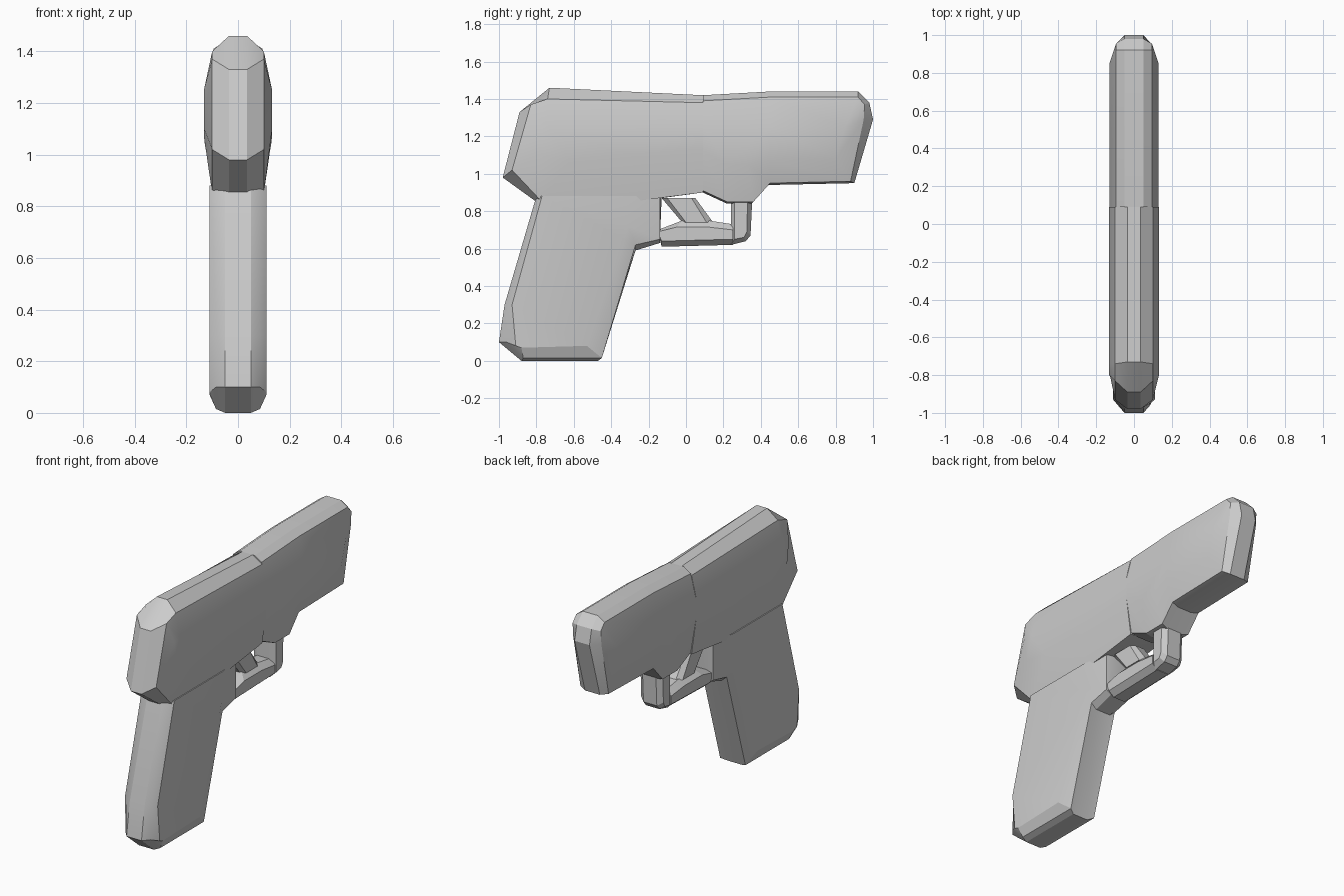
import bpy
import bmesh
import math

if "Cube" in bpy.data.objects:
    bpy.data.objects.remove(bpy.data.objects["Cube"], do_unlink=True)

grey = bpy.data.materials.new("plain_grey")
grey.use_nodes = True
colour = (0.6, 0.6, 0.6, 1)
grey.diffuse_color = colour
grey.node_tree.nodes["Principled BSDF"].inputs["Base Color"].default_value = colour


def shell(name, layers):
    """Mirrored solid: each layer is (half width, side outline in y and z), from middle outwards."""
    bm = bmesh.new()
    stack = [(-w, o) for w, o in reversed(layers)] + list(layers)
    rings = [[bm.verts.new((x, y, z)) for y, z in o] for x, o in stack]
    count = len(rings[0])
    for a, b in zip(rings, rings[1:]):
        for i in range(count):
            j = (i + 1) % count
            bm.faces.new((a[i], a[j], b[j], b[i]))
    bm.faces.new(rings[0])
    bm.faces.new(rings[-1])
    bmesh.ops.remove_doubles(bm, verts=bm.verts, dist=0.0005)
    bmesh.ops.triangulate(bm, faces=[f for f in bm.faces if len(f.verts) > 4])
    bmesh.ops.recalc_face_normals(bm, faces=bm.faces)
    mesh = bpy.data.meshes.new(name)
    bm.to_mesh(mesh)
    bm.free()
    mesh.materials.append(grey)
    obj = bpy.data.objects.new(name, mesh)
    bpy.context.collection.objects.link(obj)
    bpy.ops.object.select_all(action="DESELECT")
    obj.select_set(True)
    bpy.context.view_layer.objects.active = obj
    bpy.ops.object.shade_smooth_by_angle(angle=math.radians(22))
    return obj


# Rear half of the upper body
shell("rear_body", [
    (0.035, [(-.98, .98), (-.89, 1.33), (-.73, 1.46), (.09, 1.42),
             (.09, .91), (-.28, .85), (-.80, .85)]),
    (0.10, [(-.93, 1.02), (-.83, 1.37), (-.74, 1.40), (.09, 1.38),
            (.09, .90), (-.30, .85), (-.77, .85)]),
    (0.132, [(-.78, 1.10), (-.80, 1.25), (-.74, 1.25), (.09, 1.25),
             (.09, 1.13), (-.30, 1.10), (-.62, 1.07)]),
])

# Front half of the upper body with the barrel
shell("front_body", [
    (0.05, [(.09, 1.42), (.45, 1.44), (.92, 1.44), (.98, 1.38), (1.0, 1.29),
            (.90, .95), (.44, .94), (.35, .84), (.22, .84), (.09, .90)]),
    (0.095, [(.09, 1.39), (.45, 1.41), (.92, 1.41), (.955, 1.37), (.95, 1.29),
             (.88, .96), (.45, .95), (.36, .85), (.22, .85), (.09, .91)]),
    (0.13, [(.09, 1.25), (.45, 1.25), (.85, 1.25), (.85, 1.25), (.85, 1.25),
            (.80, 1.08), (.44, 1.08), (.33, 1.05), (.22, 1.05), (.09, 1.12)]),
])

# Handle, reaching forward to the rear of the guard
shell("grip", [
    (0.05, [(-.80, .88), (-.97, .30), (-1.0, .10), (-.88, 0), (-.47, 0),
            (-.27, .59), (-.14, .63), (-.13, .88)]),
    (0.085, [(-.79, .88), (-.95, .30), (-.96, .10), (-.87, .015), (-.45, .015),
             (-.27, .62), (-.14, .65), (-.14, .88)]),
    (0.11, [(-.77, .88), (-.93, .30), (-.91, .08), (-.88, .07), (-.53, .08),
            (-.33, .65), (-.31, .72), (-.31, .88)]),
])

# Guard bar under the trigger
shell("guard_bar", [
    (0.04, [(-.15, .70), (-.02, .75), (.12, .75), (.25, .73),
            (.25, .62), (-.13, .61)]),
    (0.075, [(-.15, .69), (-.05, .715), (.12, .715), (.25, .70),
             (.25, .65), (-.13, .64)]),
])

# Upright post at the front of the guard
shell("guard_post", [
    (0.045, [(.24, .88), (.24, .62), (.32, .64), (.345, .67), (.355, .88)]),
    (0.075, [(.26, .88), (.26, .65), (.31, .66), (.325, .69), (.33, .88)]),
])

# Slanted trigger
shell("trigger", [
    (0.03, [(-.13, .87), (.05, .87), (.145, .74), (-.02, .74)]),
    (0.055, [(-.10, .87), (.03, .87), (.11, .74), (.0, .74)]),
])
